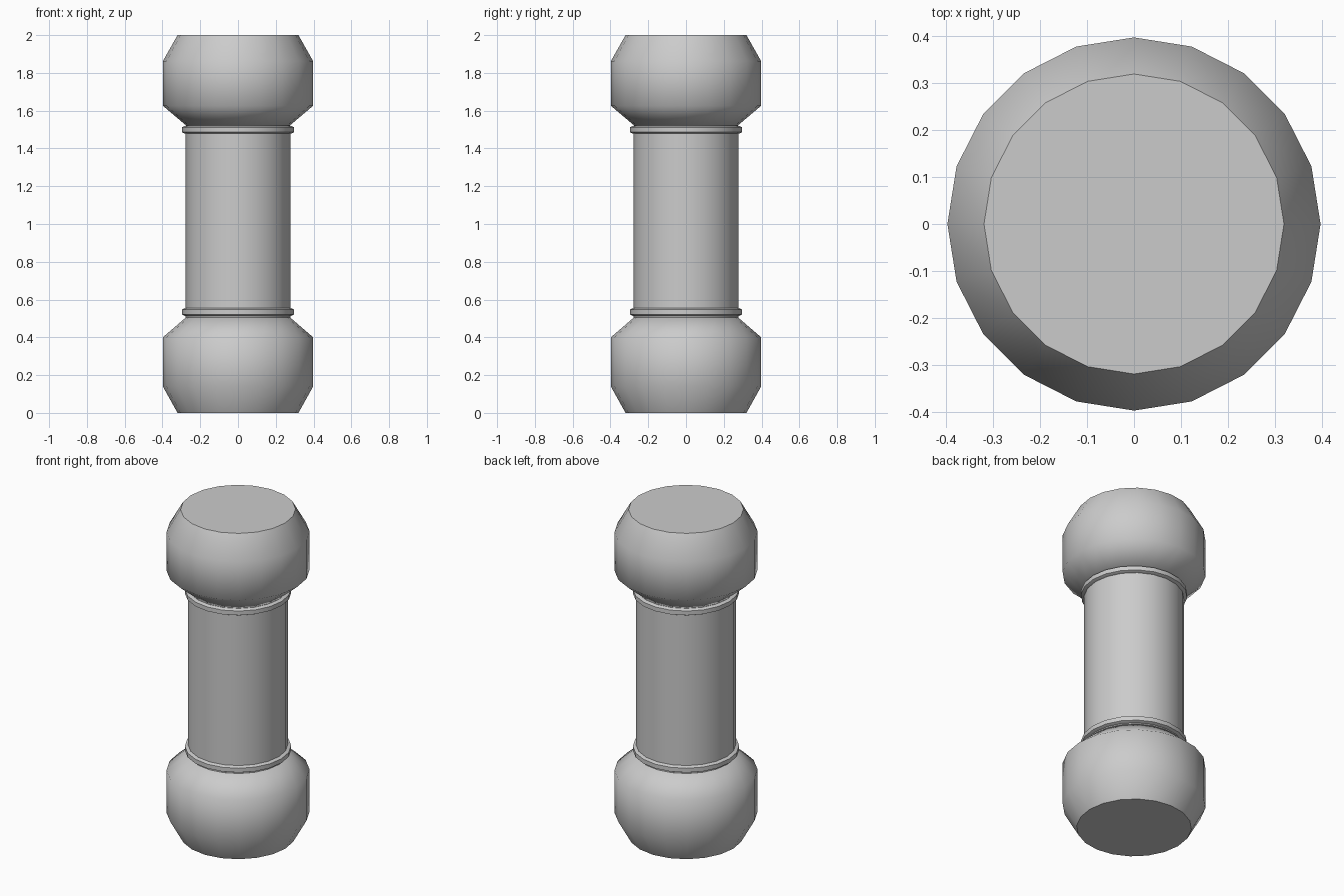
import bpy, bmesh, math

if "Cube" in bpy.data.objects:
    bpy.data.objects.remove(bpy.data.objects["Cube"])

SIDES = 20


def lathe(name, profile):
    """Spin (radius, z) points round the z axis and cap both ends."""
    bm = bmesh.new()
    rings = []
    for r, z in profile:
        rings.append([bm.verts.new((r * math.cos(math.tau * i / SIDES),
                                    r * math.sin(math.tau * i / SIDES), z))
                      for i in range(SIDES)])
    for low, high in zip(rings, rings[1:]):
        for i in range(SIDES):
            j = (i + 1) % SIDES
            bm.faces.new((low[i], low[j], high[j], high[i]))
    bm.faces.new(rings[0][::-1])
    bm.faces.new(rings[-1])
    bmesh.ops.recalc_face_normals(bm, faces=bm.faces)
    mesh = bpy.data.meshes.new(name)
    bm.to_mesh(mesh)
    bm.free()
    obj = bpy.data.objects.new(name, mesh)
    bpy.context.collection.objects.link(obj)
    bpy.ops.object.select_all(action='DESELECT')
    obj.select_set(True)
    bpy.context.view_layer.objects.active = obj
    bpy.ops.object.shade_smooth_by_angle(angle=math.radians(50))
    return obj


# Bulging ends
lathe("lower_weight", [(0.32, 0), (0.398, 0.14), (0.398, 0.40), (0.275, 0.506)])
lathe("upper_weight", [(0.275, 1.522), (0.398, 1.626), (0.398, 1.862), (0.32, 2.0)])

# Thin rounded collars
for name, z in (("lower_collar", 0.513), ("upper_collar", 1.478)):
    lathe(name, [(0.28, z), (0.296, z + 0.008), (0.296, z + 0.034), (0.28, z + 0.042)])

# Handle
lathe("handle", [(0.278, 0.506), (0.278, 1.522)])
